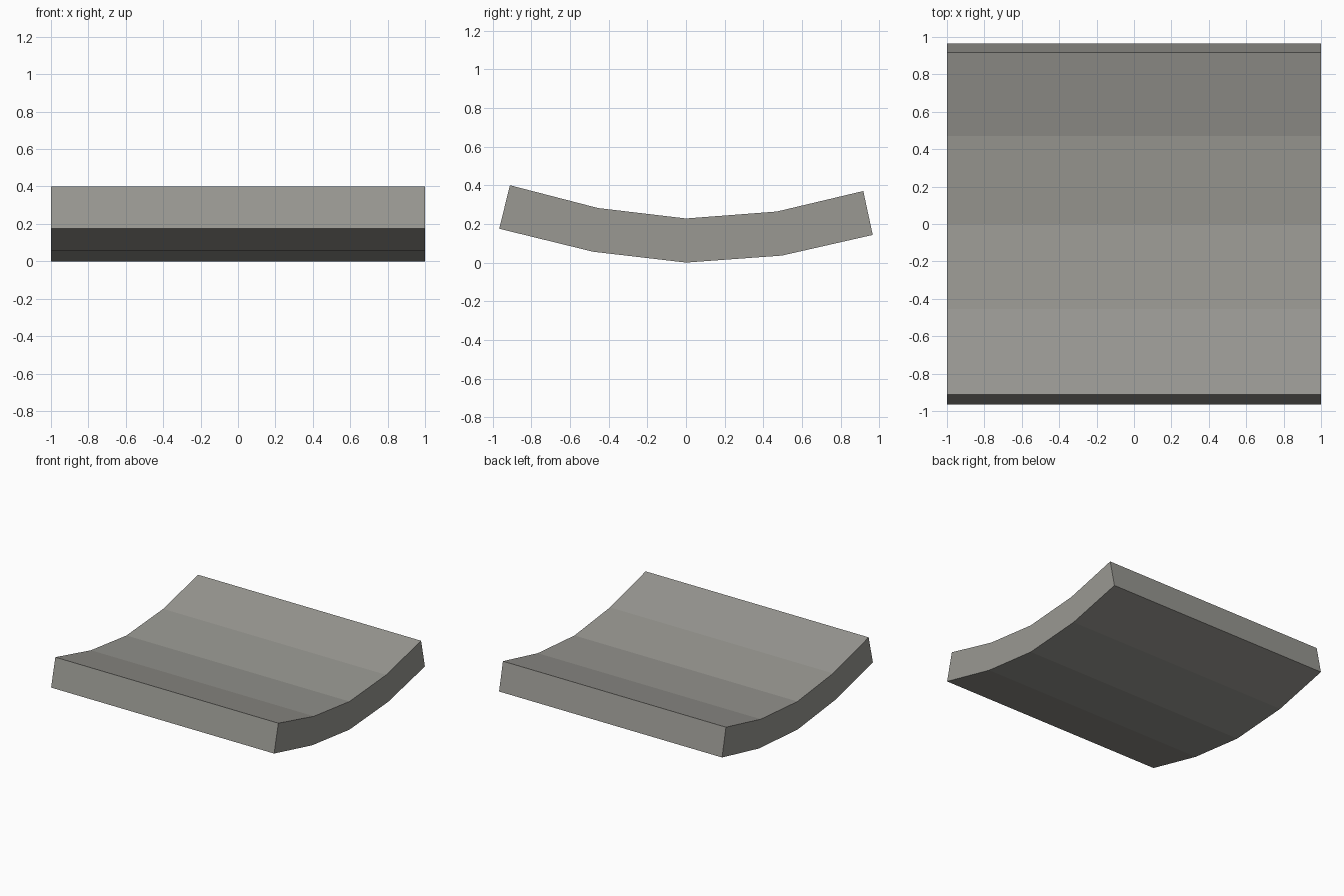
import bpy, bmesh

if "Cube" in bpy.data.objects:
    bpy.data.objects.remove(bpy.data.objects["Cube"])

# Single stone grey colour
grey = bpy.data.materials.new("stone grey")
grey.diffuse_color = (0.32, 0.315, 0.29, 1)
grey.use_nodes = True
grey.node_tree.nodes["Principled BSDF"].inputs["Base Color"].default_value = grey.diffuse_color

# Side profile (y, z): upper and lower edges of the sagging slab, front to back
upper = [(-0.911, 0.40), (-0.455, 0.282), (0, 0.228), (0.47, 0.264), (0.917, 0.37)]
lower = [(-0.966, 0.175), (-0.48, 0.056), (0, 0.0), (0.495, 0.036), (0.966, 0.143)]


def extrude_profile(name, outline, half_width, material):
    """Sweep a closed y-z outline along x, centred on x = 0."""
    bm = bmesh.new()
    face = bm.faces.new([bm.verts.new((-half_width, y, z)) for y, z in outline])
    swept = bmesh.ops.extrude_face_region(bm, geom=[face], use_keep_orig=True)
    verts = [v for v in swept["geom"] if isinstance(v, bmesh.types.BMVert)]
    bmesh.ops.translate(bm, verts=verts, vec=(2 * half_width, 0, 0))
    bmesh.ops.recalc_face_normals(bm, faces=bm.faces[:])
    mesh = bpy.data.meshes.new(name)
    bm.to_mesh(mesh)
    bm.free()
    mesh.materials.append(material)
    obj = bpy.data.objects.new(name, mesh)
    bpy.context.collection.objects.link(obj)
    return obj


# Curved slab
extrude_profile("curved_slab", lower + upper[::-1], 1.0, grey)
